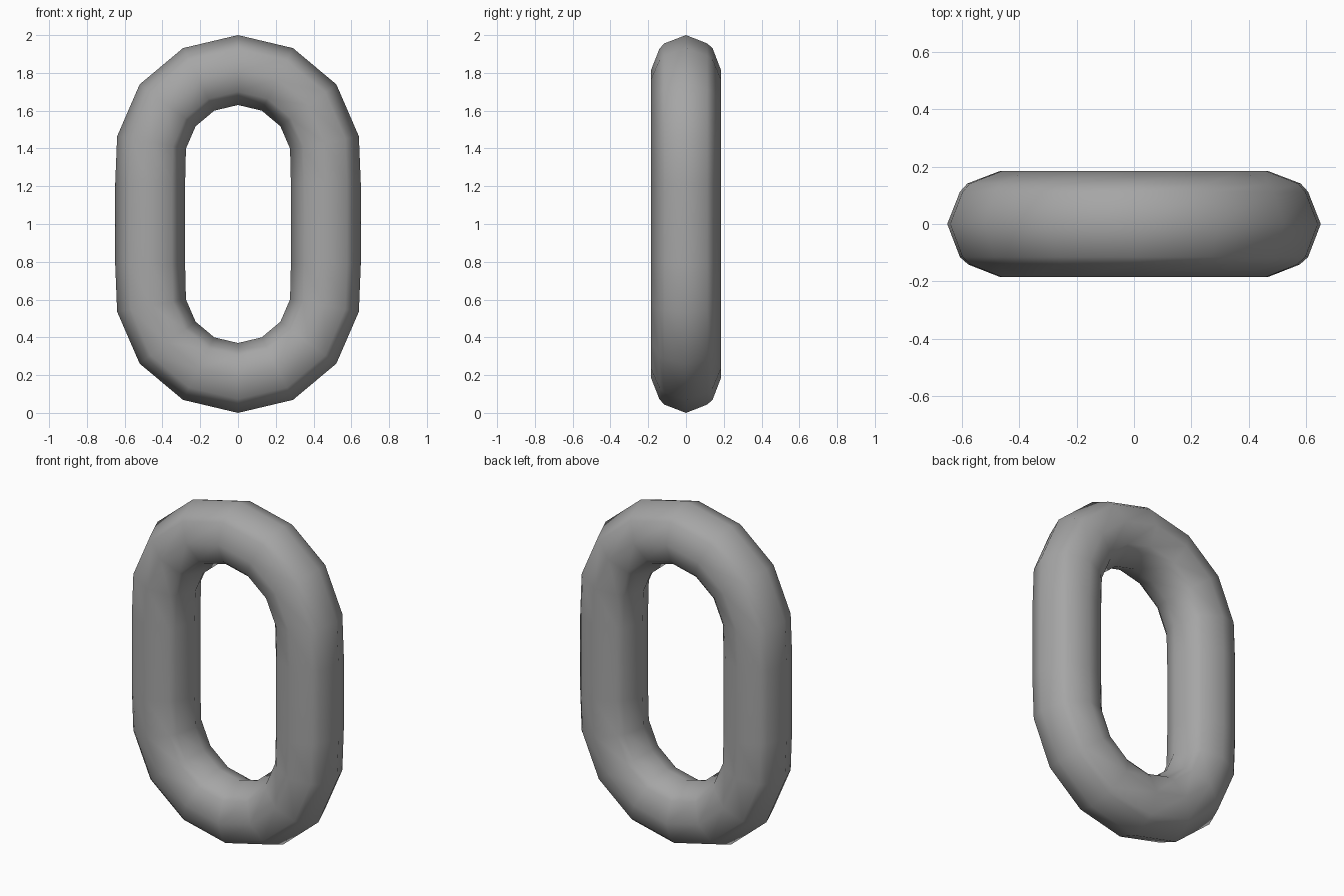
import bpy, bmesh
from math import sin, cos, pi

if "Cube" in bpy.data.objects:
    bpy.data.objects.remove(bpy.data.objects["Cube"])

BEND, TUBE, HALF = 0.465, 0.185, 0.35   # bend radius, tube radius, half straight length
RINGS = 20

# Quarter of the tube section (octagon with blunted corners), turned four times
quarter = [(TUBE, 0.0), (0.141, 0.112), (0.115, 0.141)]
section = []
for k in range(4):
    c, s = cos(k * pi / 2), sin(k * pi / 2)
    section += [(u * c - v * s, u * s + v * c) for u, v in quarter]


def path(d):
    """Point and outward direction at distance d around the link from its top."""
    arc = BEND * pi / 2
    total = 4 * arc + 4 * HALF
    side = 1
    if d > total / 2:
        d, side = total - d, -1
    if d < arc:
        a = d / BEND
        x, z = BEND * sin(a), HALF + BEND * cos(a)
    elif d < arc + 2 * HALF:
        a = pi / 2
        x, z = BEND, HALF - (d - arc)
    else:
        a = (d - 2 * HALF) / BEND
        x, z = BEND * sin(a), -HALF + BEND * cos(a)
    return side * x, z + 1, side * sin(a), cos(a)


# Chain link: section swept around the rounded loop at even spacing
length = 2 * pi * BEND + 4 * HALF
bm = bmesh.new()
rings = []
for i in range(RINGS):
    x, z, nx, nz = path(length * i / RINGS)
    rings.append([bm.verts.new((x + u * nx, v, z + u * nz)) for u, v in section])
n = len(section)
for i in range(RINGS):
    a, b = rings[i], rings[(i + 1) % RINGS]
    for j in range(n):
        k = (j + 1) % n
        bm.faces.new((a[j], b[j], b[k], a[k]))
bmesh.ops.recalc_face_normals(bm, faces=bm.faces)
for f in bm.faces:
    f.smooth = True

mesh = bpy.data.meshes.new("chain_link")
bm.to_mesh(mesh)
bm.free()
link = bpy.data.objects.new("chain_link", mesh)
bpy.context.collection.objects.link(link)

# Dark grey metal
metal = bpy.data.materials.new("dark_metal")
metal.diffuse_color = (0.38, 0.38, 0.38, 1)
metal.use_nodes = True
metal.node_tree.nodes["Principled BSDF"].inputs["Base Color"].default_value = metal.diffuse_color
mesh.materials.append(metal)
